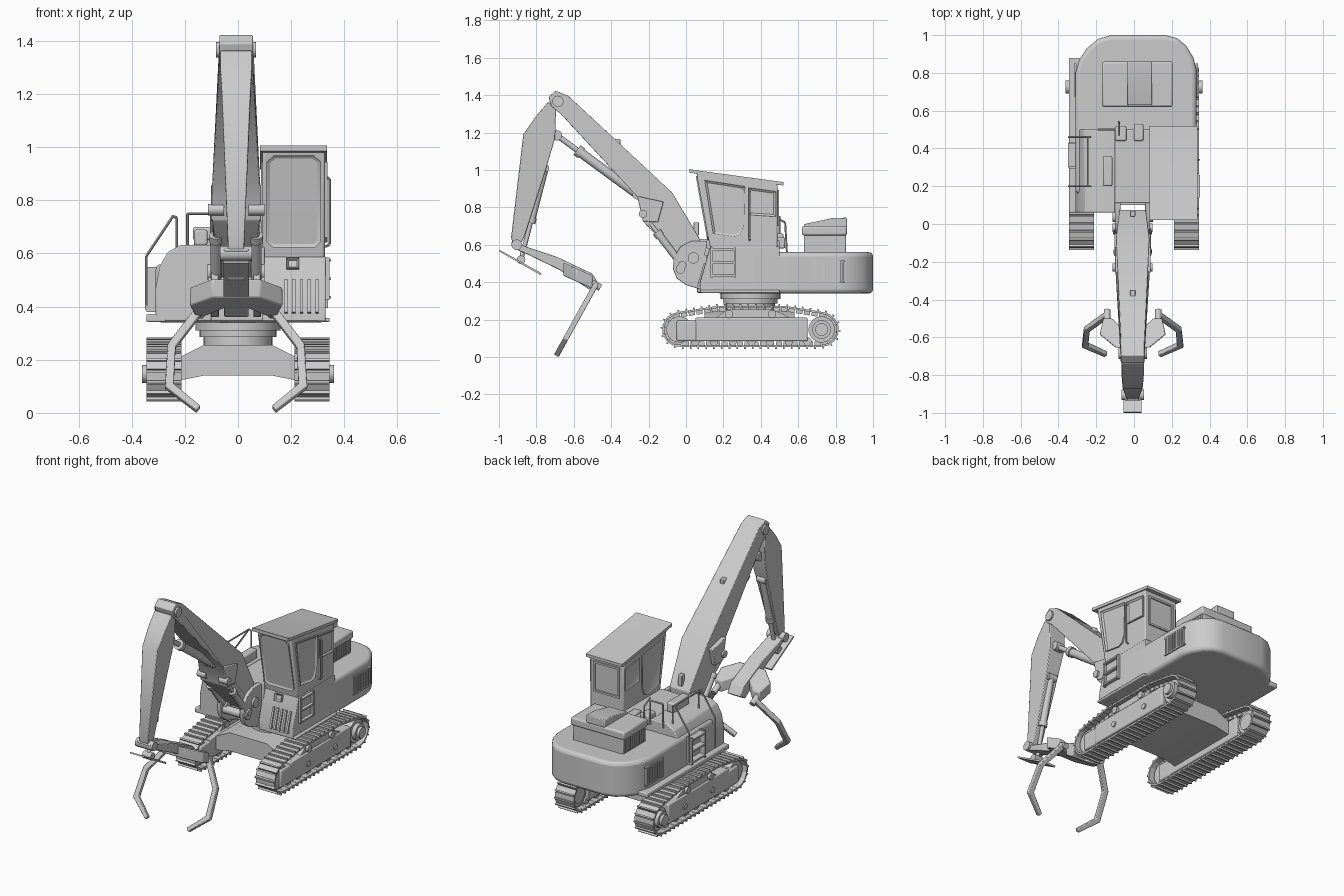
import bpy, bmesh, math
from mathutils import Vector, Matrix

if "Cube" in bpy.data.objects:
    bpy.data.objects.remove(bpy.data.objects["Cube"])

X, Y, Z = Vector((1, 0, 0)), Vector((0, 1, 0)), Vector((0, 0, 1))
CX = -0.007  # centre line of the boom


def finish(name, bm, bevel=0.0, segs=2):
    bmesh.ops.recalc_face_normals(bm, faces=bm.faces)
    me = bpy.data.meshes.new(name)
    bm.to_mesh(me)
    bm.free()
    ob = bpy.data.objects.new(name, me)
    bpy.context.collection.objects.link(ob)
    if bevel:
        m = ob.modifiers.new("bevel", 'BEVEL')
        m.width, m.segments, m.limit_method = bevel, segs, 'ANGLE'
    return ob


def slab(name, pts, origin, u, v, depth, inset=0.0, bevel=0.0, segs=2):
    """Extrude a 2D outline drawn on axes u, v; optional sunken inset on the far face."""
    bm = bmesh.new()
    n = u.cross(v).normalized()
    lo = [bm.verts.new(Vector(origin) + u * a + v * b) for a, b in pts]
    hi = [bm.verts.new(p.co + n * depth) for p in lo]
    bm.faces.new(lo[::-1])
    top = bm.faces.new(hi)
    for i in range(len(lo)):
        j = (i + 1) % len(lo)
        bm.faces.new((lo[i], lo[j], hi[j], hi[i]))
    if inset:
        bm.normal_update()
        bmesh.ops.inset_region(bm, faces=[top], thickness=inset, use_even_offset=True)
        bmesh.ops.translate(bm, verts=top.verts, vec=n * -depth * 0.7)
    return finish(name, bm, bevel, segs)


def side(name, pts, x0, x1, **k):      # outline in y, z
    return slab(name, pts, (x0, 0, 0), Y, Z, x1 - x0, **k)


def front(name, pts, y0, y1, **k):     # outline in x, z
    return slab(name, pts, (0, y1, 0), X, Z, y1 - y0, **k)


def boxes(name, items, bevel=0.0):
    """Each item is x0, x1, y0, y1, z0, z1."""
    bm = bmesh.new()
    for x0, x1, y0, y1, z0, z1 in items:
        m = Matrix.Translation(((x0 + x1) / 2, (y0 + y1) / 2, (z0 + z1) / 2)) @ Matrix.Diagonal((x1 - x0, y1 - y0, z1 - z0, 1))
        bmesh.ops.create_cube(bm, size=1, matrix=m)
    return finish(name, bm, bevel)


def rods(name, items, n=16):
    """Each item is start point, end point, radius."""
    bm = bmesh.new()
    for a, b, r in items:
        a, b = Vector(a), Vector(b)
        m = Matrix.Translation((a + b) / 2) @ (b - a).to_track_quat('Z', 'Y').to_matrix().to_4x4()
        bmesh.ops.create_cone(bm, cap_ends=True, segments=n, radius1=r, radius2=r, depth=(b - a).length, matrix=m)
    return finish(name, bm)


def rail(name, pts, r=0.005):
    return rods(name, [(a, b, r) for a, b in zip(pts, pts[1:])], 8)


# track path: two end wheels and a raised upper run
YF, YR, ZW, R = -0.035, 0.725, 0.147, 0.088


def arc(cy, a0, a1, n=12):
    return [Vector((0, cy + R * math.cos(math.radians(a0 + (a1 - a0) * i / n)),
                    ZW + R * math.sin(math.radians(a0 + (a1 - a0) * i / n)))) for i in range(n + 1)]


path = arc(YR, -90, 80) + [Vector((0, 0.53, 0.268)), Vector((0, 0.17, 0.268))] + arc(YF, 100, 270)
segments = list(zip(path, path[1:] + path[:1]))
total = sum((b - a).length for a, b in segments)


def on_path(d):
    d %= total
    for a, b in segments:
        l = (b - a).length
        if d <= l:
            return a + (b - a) * (d / l)
        d -= l
    return path[0].copy()


PADS = 50
for s, tag in ((1, "right"), (-1, "left")):
    bm = bmesh.new()
    step = total / PADS
    for i in range(PADS):
        a, b = on_path(i * step), on_path((i + 1) * step)
        t = (b - a).normalized()
        nrm = t.cross(X)
        nrm = -nrm if nrm.dot((a + b) / 2 - Vector((0, 0.345, ZW))) < 0 else nrm
        rot = Matrix((X, t, nrm)).transposed().to_4x4()
        for off, h, ly, lz, w in ((0, 0, step * 0.94, 0.011, 0.132), (-step * .36, 0.009, 0.009, 0.014, 0.132),
                                  (0, -0.014, step * 0.8, 0.02, 0.05)):
            c = (a + b) / 2 + t * off + nrm * h + X * s * 0.278
            bmesh.ops.create_cube(bm, size=1, matrix=Matrix.Translation(c) @ rot @ Matrix.Diagonal((w, ly, lz, 1)))
    finish(tag + "_track_pads", bm)
    x = lambda v: s * v
    lo, hi = sorted((x(0.225), x(0.335)))
    side(tag + "_track_frame", [(0.05, 0.085), (0.65, 0.085), (0.65, 0.21), (0.05, 0.21)], lo, hi, bevel=0.006)
    side(tag + "_track_upper_guard", [(0.15, 0.2), (0.58, 0.2), (0.46, 0.255), (0.22, 0.255)], x(0.24), x(0.325))
    boxes(tag + "_idler_bracket", [(lo, hi, -0.05, 0.06, 0.085, 0.195)], 0.008)
    rods(tag + "_wheels", [((x(.24), y, ZW), (x(.32), y, ZW), .07) for y in (YF, YR)] +
         [((x(.235), YR, ZW), (x(.345), YR, ZW), .05), ((x(.235), YR, ZW), (x(.362), YR, ZW), .034)], 24)
    rods(tag + "_rollers", [((x(.235), .05 + i * .1, .083), (x(.32), .05 + i * .1, .083), .022) for i in range(7)] +
         [((x(.235), y, .23), (x(.342), y, .23), .022) for y in (.23, .46)])
    rods(tag + "_frame_bolts", [((x(.32), y, .14), (x(.342), y, .14), .018) for y in (.22, .49)], 12)

# undercarriage and slewing ring
front("undercarriage", [(-.23, .12), (-.13, .14), (.13, .14), (.23, .12), (.23, .205), (.13, .255), (-.13, .255), (-.23, .205)], .1, .58)
rods("slew_ring", [((0, .345, .25), (0, .345, .29), .13), ((0, .345, .285), (0, .345, .315), .145), ((0, .345, .31), (0, .345, .345), .16)], 32)

# rear body with rounded counterweight
slab("rear_body", [(-.31, .16), (.33, .16), (.33, .82), (.315, .88), (.275, .945), (.225, .985), (.165, 1), (-.12, 1),
                   (-.19, .98), (-.25, .93), (-.29, .87), (-.31, .8)], (0, 0, .34), X, Y, .22, bevel=.022, segs=3)
boxes("side_ledges", [(-.345, -.27, .06, .88, .342, .372), (.3, .345, .08, .5, .342, .358)], .006)
for x0, x1, tag in ((.325, .338, "right"), (-.318, -.305, "left")):
    boxes(tag + "_side_grille", [(x0, x1, .68 + i * .017, .69 + i * .017, .4, .51) for i in range(10)] +
          [(x0, x1, .675, .85, z, z + .008) for z in (.395, .507)])

# left front housing, middle deck and steps
front("left_housing", [(-.31, .345), (-.31, .47), (-.295, .55), (-.265, .605), (-.215, .632), (-.1, .632), (-.1, .345)], .06, .5, bevel=.006)
boxes("middle_deck", [(-.11, .1, .11, .5, .345, .625)], .006)
boxes("deck_hatches", [(-.165, -.115, .2, .36, .63, .69), (-.1, -.04, .44, .52, .6, .66), (0, .05, .44, .53, .58, .64)], .008)
boxes("left_steps", [(-.35, -.3, .3, .43, z, z + .012) for z in (.39, .46, .53)] +
      [(-.345, -.3, y, y + .01, .38, .55) for y in (.295, .425)])

# engine hood
boxes("engine_hood", [(-.16, .19, .63, .855, .55, .655)], .006)
boxes("engine_hood_grille", [(x, x + .01, .64 + i * .018, .65 + i * .018, .57, .65) for x in (-.166, .186) for i in range(12)])
boxes("engine_hood_cap", [(-.17, .205, .62, .86, .65, .7)], .01)
side("engine_intake", [(.63, .695), (.86, .695), (.86, .745), (.78, .742), (.63, .71)], -.035, .095, bevel=.005)

# handrails
for y in (.2, .46):
    rail("left_handrail", [(-.345, y, .405), (-.345, y, .59), (-.245, y, .74), (-.23, y, .735), (-.23, y, .61)])
rail("left_handrail_bar", [(-.245, .2, .74), (-.245, .46, .74)])
rail("deck_handrail", [(-.19, .5, .6), (-.19, .5, .75), (-.1, .5, .75), (-.1, .5, .6)])
rail("rear_handrail", [(-.08, .47, .75), (-.08, .53, .72), (-.08, .54, .55)])
rail("door_handle", [(.328, .34, .625), (.345, .34, .635), (.345, .34, .88), (.328, .34, .89)])

# cab base, cab and roof
side("cab_base", [(.075, .345), (.5, .345), (.5, .59), (.13, .59), (.075, .4)], .09, .33, bevel=.005)
side("cab", [(.13, .58), (.49, .58), (.49, .93), (.055, .99), (.12, .63)], .092, .327, bevel=.008)
side("cab_roof", [(.02, .985), (.52, .917), (.52, .935), (.04, 1.0), (.02, 1.006)], .083, .335)
front_win = [(.1, .945), (.315, .912), (.31, .7), (.29, .655), (.26, .642), (.145, .66)]
rear_win = [(.335, .905), (.48, .885), (.48, .75), (.335, .76)]
for tag, pts in (("side_window_front", front_win), ("side_window_rear", rear_win)):
    side(tag + "_right", pts, .325, .336, inset=.011)
    slab(tag + "_left", [(-a, b) for a, b in pts], (.094, 0, 0), -Y, Z, .008, inset=.011)
slope = Vector((0, -.065, .36)).normalized()
slab("front_window", [(.108, .02), (.13, 0), (.29, 0), (.312, .02), (.312, .325), (.285, .35), (.135, .35), (.108, .325)],
     (0, .124, .625), X, slope, .01, inset=.012)
boxes("rear_window", [(.12, .3, .486, .498, .7, .712), (.12, .3, .486, .498, .88, .892),
                      (.12, .132, .486, .498, .7, .89), (.288, .3, .486, .498, .7, .89)])
boxes("cab_steps", [(.325, .35, .14, .26, z, z + .01) for z in (.43, .5, .57)] +
      [(.325, .345, y, y + .012, .425, .585) for y in (.132, .256)])
tilt = Vector((0, .055, .19)).normalized()
for i in range(5):
    slab("front_vent", [(0, 0), (.012, 0), (.012, .13), (0, .13)], (.175 + i * .029, .073, .375), X, tilt, .014)
slab("front_lamp", [(0, 0), (.048, 0), (.048, .042), (0, .042)], (.182, .115, .54), X, tilt, .02, inset=.008)

# boom foot brackets
for x0 in (-.1, .058):
    side("boom_bracket", [(-.07, .47), (-.065, .53), (-.03, .59), (.03, .62), (.13, .62), (.13, .36), (.08, .36), (0, .385), (-.05, .42)],
         x0, x0 + .028, bevel=.004)
rods("boom_foot_pins", [((-.115, .04, .53), (.1, .04, .53), .03), ((-.11, -.03, .47), (.095, -.03, .47), .025)], 20)

# boom, narrowing towards its tip
boom = side("boom", [(-.735, 1.39), (-.697, 1.423), (-.63, 1.397), (-.075, .88), (.075, .63), (.06, .5), (.02, .48), (-.085, .575),
                     (-.23, .725), (-.26, .855), (-.67, 1.3), (-.72, 1.34)], -1, 1, bevel=.004)
for v in boom.data.vertices:
    w = .063 if v.co.y < -.6 else (.07 if v.co.z < .7 else .09)
    v.co.x = CX + v.co.x * w
rods("boom_tip_pin", [((CX - .075, -.685, 1.367), (CX + .075, -.685, 1.367), .03)], 20)
boxes("boom_lugs", [(-.02, .008, -.385, -.35, 1.13, 1.165), (-.02, .008, .04, .07, .65, .72)], .004)

# stick, narrowing towards the grapple
stick = side("stick", [(-.735, 1.365), (-.80, 1.29), (-.87, 1.19), (-.935, .64), (-.925, .6), (-.885, .6), (-.865, .64),
                       (-.75, 1.0), (-.70, 1.17), (-.695, 1.33)], -1, 1, bevel=.004)
for v in stick.data.vertices:
    v.co.x = CX + v.co.x * (.03 + .03 * max(0, min(1, (v.co.z - .8) / .5)))

# hydraulic cylinders
def ram(name, a, b, split, r, x):
    """Barrel from a, thin rod to b, with a collar and end eyes."""
    a, b = Vector((x, *a)), Vector((x, *b))
    m, d = a.lerp(b, split), (b - a).normalized()
    rods(name, [(a, m, r), (m - d * .03, m, r * 1.25), (m, b, r * .58)] + [(p - X * .03, p + X * .03, r * 1.1) for p in (a, b)])


ram("stick_cylinder", (-.26, .87), (-.69, 1.185), .75, .025, CX)
ram("grapple_cylinder", (-.755, 1.01), (-.882, .52), .6, .021, CX)
for x in (-.083, .069):
    ram("boom_cylinder", (-.02, .49), (-.23, .765), .65, .02, x)
    side("boom_cylinder_lug", [(-.26, .86), (-.23, .725), (-.15, .72), (-.12, .83)], x - .018, x + .018, bevel=.004)

# grapple: heel plate, link arm and crosshead
side("heel_plate", [(-1, .565), (-.995, .572), (-.773, .448), (-.778, .438)], -.055, .041)
side("grapple_link", [(-.935, .615), (-.91, .627), (-.87, .595), (-.69, .535), (-.5, .445), (-.467, .39), (-.515, .36), (-.675, .465), (-.84, .545), (-.92, .58)],
     -.053, .04, bevel=.005)
rods("grapple_pin", [((CX - .06, -.905, .6), (CX + .06, -.905, .6), .028)], 20)
half = [(.045, -.56), (.11, -.5), (.155, -.5), (.175, -.585), (.09, -.655)]
head = slab("grapple_crosshead", half + [(-a, b) for a, b in half[::-1]], (CX, 0, 0), X, Y, .07, bevel=.006)
for v in head.data.vertices:
    v.co.z += .365 + (-.5 - v.co.y) * .45

# two bent claws lying in one sloping plane
def claw_point(x, z):
    return Vector((x, -.475 - (.4 - z) * .555, z))


fall = Vector((0, -.555, -1)).normalized()
outline = [(.12, .385), (.15, .395), (.258, .255), (.268, .095), (.15, .005), (.135, .022), (.235, .105), (.228, .245)]
for s, tag in ((1, "right"), (-1, "left")):
    pts = [(s * x, (z - .4) * -Vector((0, .555, 1)).length) for x, z in outline]
    n = X.cross(fall).normalized()
    slab(tag + "_claw", pts, Vector((CX, -.475, .4)) - n * .014, X, fall, .028, bevel=.004)
    a, b = claw_point(CX + s * .135, .385), claw_point(CX + s * .135, .385)
    rods(tag + "_claw_pin", [(a - n * .035, b + n * .03, .018)], 14)

# keep hard edges, smooth the round parts
for ob in bpy.context.scene.objects:
    ob.select_set(True)
    bpy.context.view_layer.objects.active = ob
bpy.ops.object.shade_smooth_by_angle(angle=math.radians(30))
